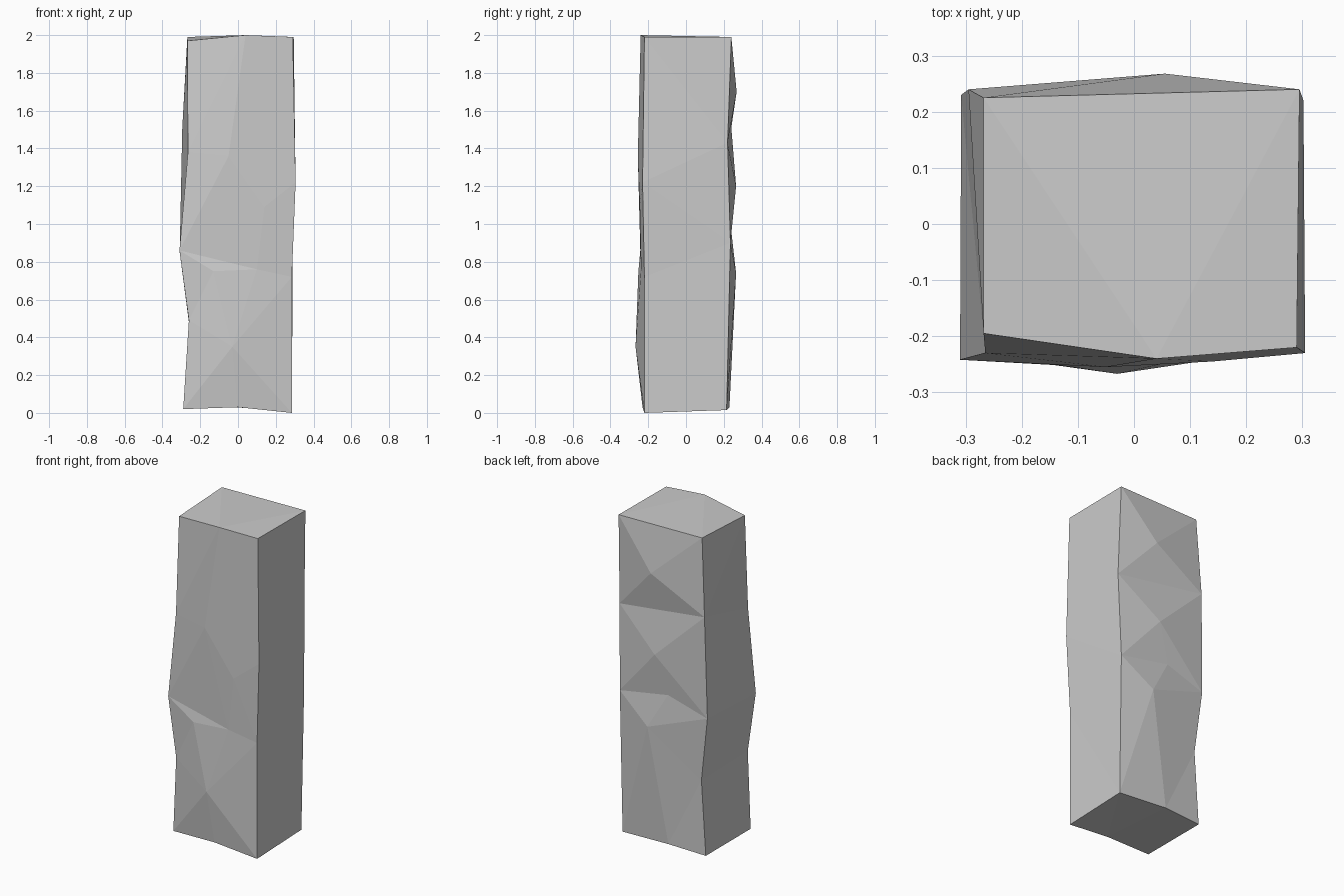
import bpy, bmesh
from mathutils import Vector
from mathutils.geometry import delaunay_2d_cdt

if "Cube" in bpy.data.objects:
    bpy.data.objects.remove(bpy.data.objects["Cube"])

# Corner edges of the stone, bottom to top
FL = [(-.29, -.22, .02), (-.26, -.235, .49), (-.31, -.242, .86), (-.265, -.23, 1.38), (-.268, -.195, 1.97)]
FR = [(.285, -.22, 0), (.285, -.22, .72), (.305, -.23, 1.22), (.29, -.22, 1.99)]
BL = [(-.29, .22, .02), (-.26, .22, .48), (-.308, .23, .88), (-.295, .24, 1.51), (-.268, .225, 1.99)]
BR = [(.285, .215, .015), (.29, .235, .9), (.302, .22, 1.43), (.295, .24, 1.99)]

# Chipped points on the front and back faces, bottom to top
FM = [(0, -.23, .03), (-.03, -.267, .35), (-.13, -.252, .75), (.10, -.238, .76),
      (.14, -.245, 1.09), (-.05, -.255, 1.36), (.04, -.24, 2)]
BM = [(-.04, .23, .03), (.08, .265, .74), (-.045, .24, .96), (.03, .265, 1.2), (.055, .268, 1.70)]

bm = bmesh.new()
FL, FR, BL, BR, FM, BM = [[bm.verts.new(p) for p in row] for row in (FL, FR, BL, BR, FM, BM)]


def chipped_face(outline, inner, creases):
    """Triangulate a rough face in the x-z plane, keeping the given creases."""
    verts = outline + inner
    n = len(outline)
    edges = [(i, (i + 1) % n) for i in range(n)]
    edges += [(verts.index(a), verts.index(b)) for a, b in creases]
    flat = [Vector((v.co.x, v.co.z)) for v in verts]
    result = delaunay_2d_cdt(flat, edges, [], 1, 1e-6)
    source = [verts[o[0]] for o in result[3]]
    for tri in result[2]:
        bm.faces.new([source[i] for i in tri])


# Front face
bottom, low, ledge, mid, dent, high, top = FM
chipped_face([bottom] + FR + [top] + FL[::-1], FM[1:-1],
             [(low, FL[0]), (low, FR[0]), (low, FR[1]), (low, FL[1]), (low, ledge), (low, mid),
              (FL[2], mid), (FL[2], high), (mid, high), (high, FL[3]),
              (high, top), (FL[3], top), (top, dent), (top, FR[2])])

# Back face
b_bottom, b_low, b_dent, b_mid, b_high = BM
chipped_face([b_bottom] + BR + BL[::-1], BM[1:],
             [(BL[3], BR[2]), (b_high, BL[3]), (b_high, BR[2]), (b_mid, BR[1]), (b_mid, BL[2]),
              (b_dent, BR[1]), (b_dent, BL[2]), (b_low, BL[2]), (b_low, BL[1]), (b_low, BR[0])])

# Plain sides
for front, back in ((FL, BL), (FR, BR)):
    for i in range(len(front) - 1):
        bm.faces.new((front[i], back[i], back[i + 1], front[i + 1]))

# Top and underside
for tri in ((FL[-1], top, BL[-1]), (top, FR[-1], BR[-1]), (top, BR[-1], BL[-1])):
    bm.faces.new(tri)
bm.faces.new((FL[0], bottom, FR[0], BR[0], b_bottom, BL[0]))

bmesh.ops.triangulate(bm, faces=[f for f in bm.faces if len(f.verts) > 3])
bmesh.ops.recalc_face_normals(bm, faces=bm.faces)
mesh = bpy.data.meshes.new("stone_pillar")
bm.to_mesh(mesh)
bm.free()
bpy.context.collection.objects.link(bpy.data.objects.new("stone_pillar", mesh))
